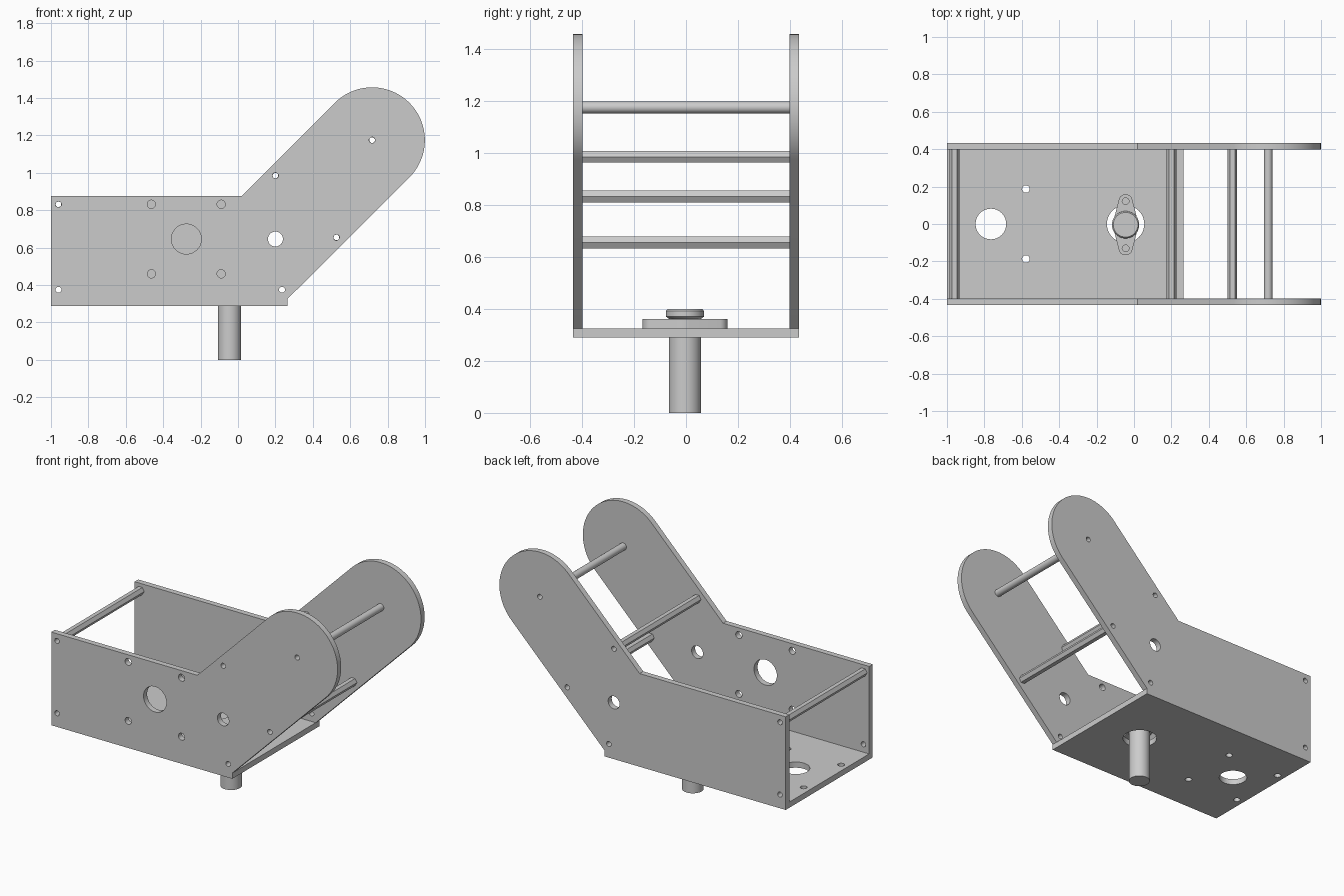
import bpy, bmesh
from math import sin, cos, pi, radians

if "Cube" in bpy.data.objects:
    bpy.data.objects.remove(bpy.data.objects["Cube"])

GREY = (0.6, 0.6, 0.6, 1)
grey = bpy.data.materials.new("plain grey")
grey.use_nodes = True
grey.diffuse_color = GREY
grey.node_tree.nodes["Principled BSDF"].inputs["Base Color"].default_value = GREY


def circle(x, y, r, n=40):
    return [(x + r * cos(2 * pi * i / n), y + r * sin(2 * pi * i / n)) for i in range(n)]


def finish(name, mesh, loc, rot):
    """Weld the mesh, shade it and place it as an object."""
    bm = bmesh.new()
    bm.from_mesh(mesh)
    bmesh.ops.remove_doubles(bm, verts=bm.verts, dist=0.0001)
    bmesh.ops.recalc_face_normals(bm, faces=bm.faces)
    bm.to_mesh(mesh)
    bm.free()
    mesh.materials.clear()
    mesh.materials.append(grey)
    ob = bpy.data.objects.new(name, mesh)
    ob.location, ob.rotation_euler = loc, rot
    bpy.context.collection.objects.link(ob)
    bpy.ops.object.select_all(action="DESELECT")
    ob.select_set(True)
    bpy.context.view_layer.objects.active = ob
    bpy.ops.object.shade_smooth_by_angle(angle=radians(30))
    return ob


def plate(name, loops, thickness, loc=(0, 0, 0), rot=(0, 0, 0)):
    """Extrude a flat outline (first loop) with holes (other loops)."""
    cu = bpy.data.curves.new(name, "CURVE")
    cu.dimensions, cu.fill_mode, cu.extrude = "2D", "BOTH", thickness / 2
    for pts in loops:
        sp = cu.splines.new("POLY")
        sp.points.add(len(pts) - 1)
        for p, (x, y) in zip(sp.points, pts):
            p.co = (x, y, 0, 1)
        sp.use_cyclic_u = True
    tmp = bpy.data.objects.new(name + "_outline", cu)
    bpy.context.collection.objects.link(tmp)
    bpy.context.view_layer.update()
    ev = tmp.evaluated_get(bpy.context.evaluated_depsgraph_get())
    mesh = bpy.data.meshes.new_from_object(ev)
    bpy.data.objects.remove(tmp)
    return finish(name, mesh, loc, rot)


def lathe(name, profile, loc, n=40):
    """Spin a radius/height profile around z."""
    bm = bmesh.new()
    vs = [bm.verts.new((r, 0, z)) for r, z in profile]
    edges = [bm.edges.new(pair) for pair in zip(vs, vs[1:])]
    bmesh.ops.spin(bm, geom=vs + edges, axis=(0, 0, 1), cent=(0, 0, 0),
                   angle=2 * pi, steps=n)
    mesh = bpy.data.meshes.new(name)
    bm.to_mesh(mesh)
    bm.free()
    return finish(name, mesh, loc, (0, 0, 0))


UPRIGHT = (pi / 2, 0, 0)
T = 0.036
BASE_Z, BASE_TOP = 0.289, 0.325

# side plates: box wall with a rounded arm leaning at 45 degrees
arm = [(0.717 + 0.282 * cos(a), 1.175 + 0.282 * sin(a))
       for a in [radians(-45 + 180 * i / 48) for i in range(49)]]
side = [(-1, BASE_TOP), (0.264, BASE_TOP)] + arm + [(0.02, 0.877), (-1, 0.877)]
rod_spots = [(-0.96, 0.832), (0.2, 0.985), (0.526, 0.655), (0.717, 1.175)]
small = [circle(x, z, 0.016, 20) for x, z in rod_spots + [(-0.96, 0.375), (0.235, 0.375)]]
shared = small + [circle(0.2, 0.646, 0.04)]
motor = [circle(x, z, 0.022, 24) for x in (-0.463, -0.09) for z in (0.46, 0.832)]
motor.append(circle(-0.276, 0.646, 0.08))
plate("front_side_plate", [side] + shared + motor, T, (0, -0.416, 0), UPRIGHT)
plate("back_side_plate", [side] + shared, T, (0, 0.416, 0), UPRIGHT)

# base plate
base = [(-1, -0.434), (0.264, -0.434), (0.264, 0.434), (-1, 0.434)]
base_holes = [circle(x, y, 0.02, 24) for x in (-0.952, -0.578) for y in (-0.187, 0.187)]
base_holes += [circle(-0.765, 0, 0.082), circle(-0.045, 0, 0.1)]
plate("base_plate", [base] + base_holes, T, (0, 0, (BASE_Z + BASE_TOP) / 2))

# hollow spacer rods between the side plates
for i, (x, z) in enumerate(rod_spots):
    outer = circle(0, 0, 0.023, 24) if i == 3 else circle(0, 0, 0.026, 6)
    plate(f"spacer_rod_{i + 1}", [outer, circle(0, 0, 0.015, 20)], 0.796, (x, 0, z), UPRIGHT)

# bearing flange: hull of a middle circle and two small end circles
R, r, d = 0.068, 0.037, 0.126
flange = []
for i in range(96):
    a = 2 * pi * (i + 0.5) / 96
    at_end = abs(sin(a)) > (R - r) / d
    k = r if at_end else R
    shift = (d if sin(a) > 0 else -d) if at_end else 0
    flange.append((k * cos(a), k * sin(a) + shift))
PIVOT = (-0.045, -0.004)
plate("bearing_flange", [flange] + [circle(0, s * d, 0.018, 24) for s in (-1, 1)],
      T, (*PIVOT, BASE_TOP + T / 2))

# shaft with a chamfered collar on top
lathe("shaft", [(0, 0), (0.062, 0), (0.062, 0.362), (0.073, 0.37), (0.073, 0.392),
                (0.066, 0.4), (0, 0.4)], (*PIVOT, 0))
